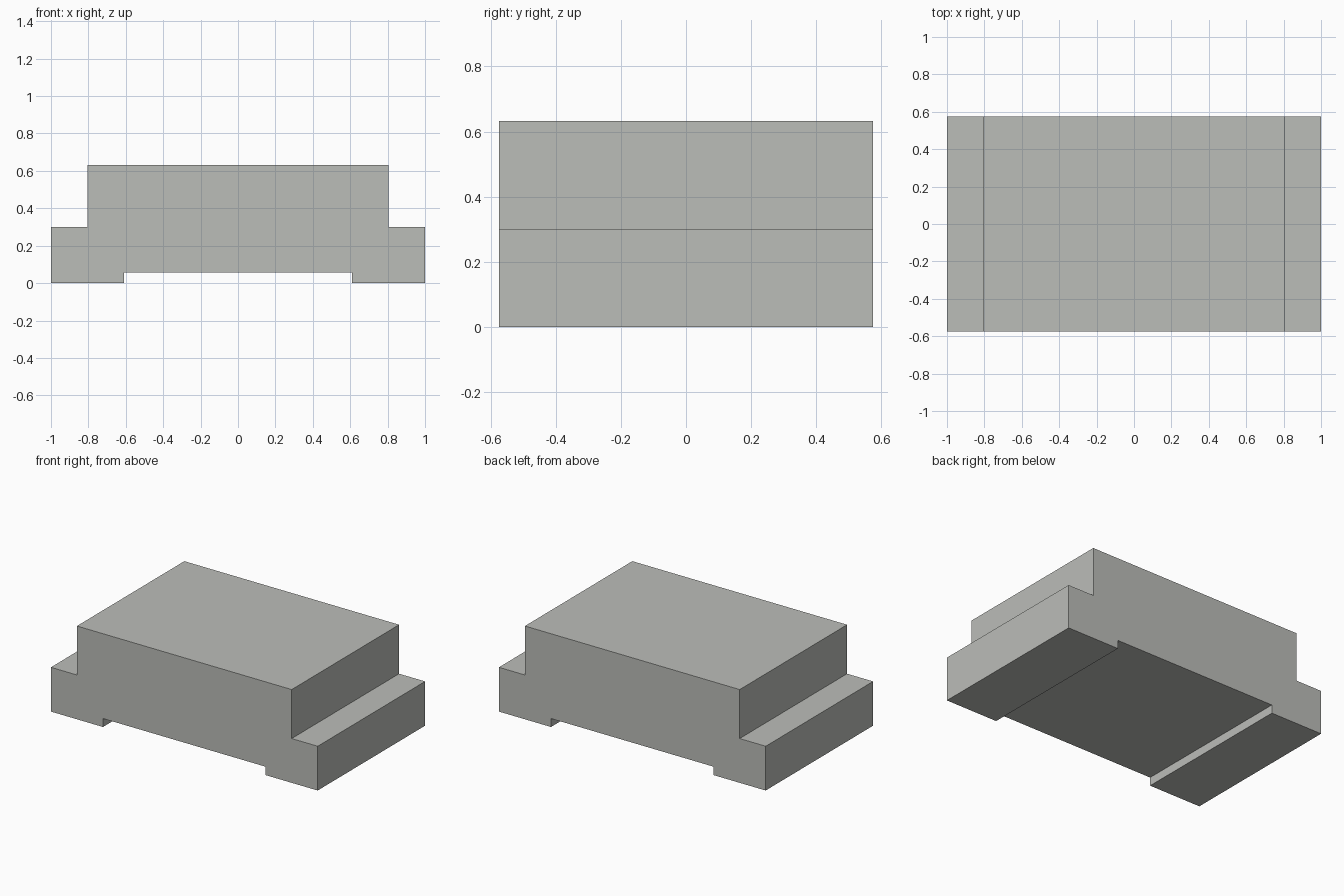
import bpy
import bmesh

cube = bpy.data.objects.get("Cube")
if cube:
    bpy.data.objects.remove(cube, do_unlink=True)

HALF_DEPTH = 0.575

# Plain grey plastic
grey = bpy.data.materials.new("light_grey")
grey.use_nodes = True
colour = (0.50, 0.51, 0.485, 1)
grey.diffuse_color = colour
grey.node_tree.nodes["Principled BSDF"].inputs["Base Color"].default_value = colour

# Right half of the stepped section, from the underside channel up to the top
half = [(0.61, 0.057), (0.61, 0), (1, 0), (1, 0.3), (0.805, 0.3), (0.805, 0.632)]
profile = half + [(-x, z) for x, z in reversed(half)]

# Stepped housing: the mirrored section extruded from front to back
bm = bmesh.new()
front = bm.faces.new([bm.verts.new((x, -HALF_DEPTH, z)) for x, z in profile])
result = bmesh.ops.extrude_face_region(bm, geom=[front], use_keep_orig=True)
back = [v for v in result["geom"] if isinstance(v, bmesh.types.BMVert)]
bmesh.ops.translate(bm, verts=back, vec=(0, 2 * HALF_DEPTH, 0))
bmesh.ops.recalc_face_normals(bm, faces=bm.faces)

mesh = bpy.data.meshes.new("stepped_housing")
bm.to_mesh(mesh)
bm.free()
mesh.materials.append(grey)
housing = bpy.data.objects.new("stepped_housing", mesh)
bpy.context.collection.objects.link(housing)
